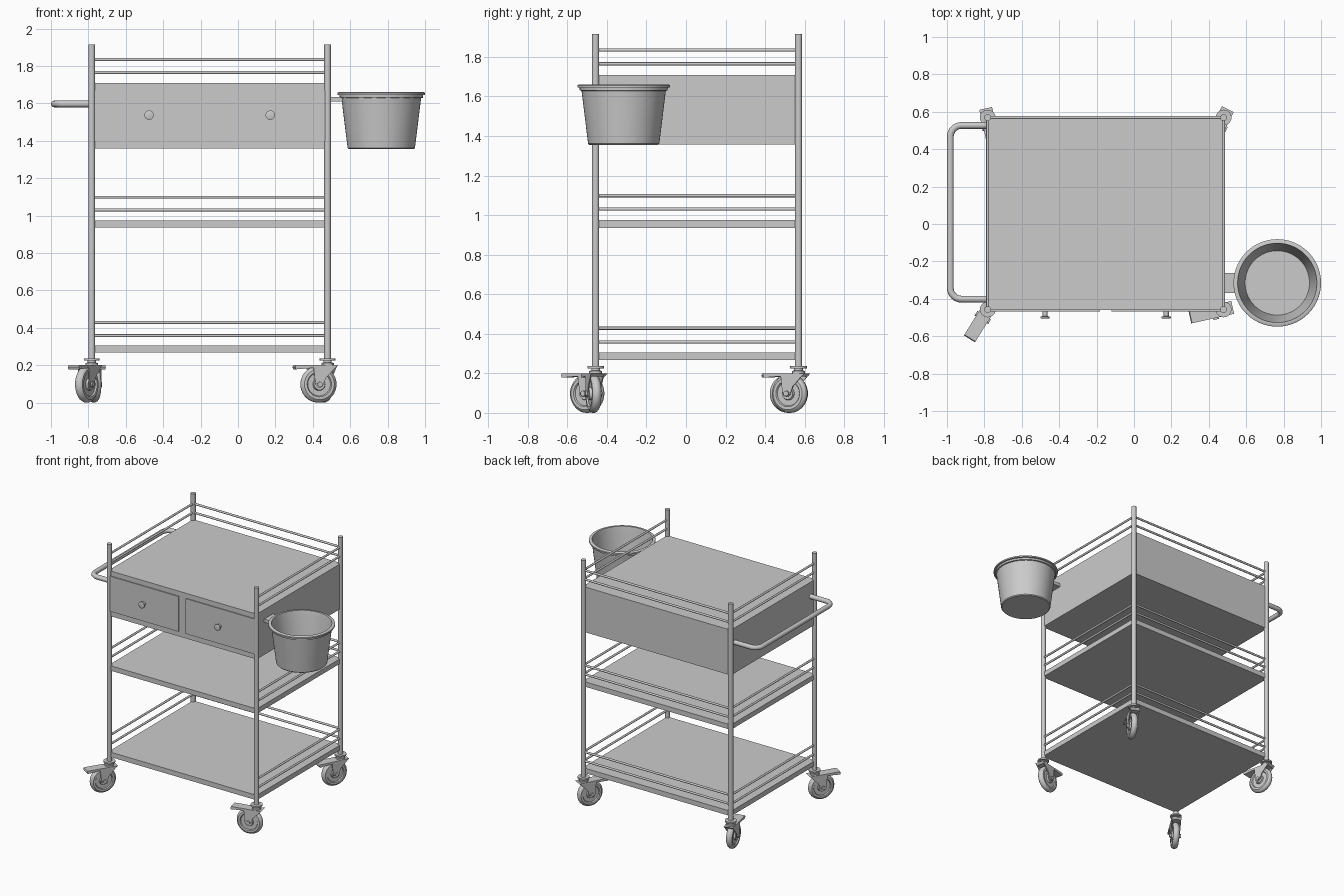
import bpy, bmesh, math
from mathutils import Matrix, Vector

if "Cube" in bpy.data.objects:
    bpy.data.objects.remove(bpy.data.objects["Cube"])

X0, X1, Y0, Y1 = -0.782, 0.479, -0.457, 0.569   # post centres


def finish(bm, name, mat=None, smooth=True, bevel=0):
    if mat:
        bm.transform(mat)
    bmesh.ops.recalc_face_normals(bm, faces=bm.faces)
    me = bpy.data.meshes.new(name)
    bm.to_mesh(me)
    bm.free()
    ob = bpy.data.objects.new(name, me)
    bpy.context.collection.objects.link(ob)
    if bevel:
        m = ob.modifiers.new("bevel", 'BEVEL')
        m.width, m.segments = bevel, 2
    if smooth:
        bpy.ops.object.select_all(action='DESELECT')
        ob.select_set(True)
        bpy.context.view_layer.objects.active = ob
        bpy.ops.object.shade_smooth_by_angle(angle=math.radians(35))
    return ob


def box(name, lo, hi, mat=None, bevel=0):
    bm = bmesh.new()
    bmesh.ops.create_cube(bm, size=1)
    for v in bm.verts:
        v.co = [l + (c + 0.5) * (h - l) for c, l, h in zip(v.co, lo, hi)]
    return finish(bm, name, mat, smooth=bevel > 0, bevel=bevel)


def rod(name, a, b, r, n=16, mat=None):
    a, b = Vector(a), Vector(b)
    bm = bmesh.new()
    bmesh.ops.create_cone(bm, cap_ends=True, segments=n, radius1=r, radius2=r, depth=(b - a).length)
    bm.transform(Matrix.Translation((a + b) / 2) @ (b - a).to_track_quat('Z', 'Y').to_matrix().to_4x4())
    return finish(bm, name, mat)


def lathe(name, profile, mat=None, n=40):
    # revolve (radius, height) points around z
    bm = bmesh.new()
    vs = [bm.verts.new((r, 0, z)) for r, z in profile]
    es = [bm.edges.new(p) for p in zip(vs, vs[1:])]
    bmesh.ops.spin(bm, geom=vs + es, axis=(0, 0, 1), cent=(0, 0, 0), angle=2 * math.pi, steps=n)
    bmesh.ops.remove_doubles(bm, verts=bm.verts, dist=1e-5)
    return finish(bm, name, mat)


def plate(name, pts, y0, y1, mat):
    # extrude an (x, z) outline from y0 to y1
    bm = bmesh.new()
    f = bm.faces.new([bm.verts.new((x, y0, z)) for x, z in pts])
    ext = bmesh.ops.extrude_face_region(bm, geom=[f])
    bmesh.ops.translate(bm, vec=(0, y1 - y0, 0), verts=[g for g in ext['geom'] if isinstance(g, bmesh.types.BMVert)])
    return finish(bm, name, mat)


def caster(name, x, y, dx, dy):
    # swivel caster whose brake pedal points along (dx, dy)
    M = Matrix.Translation((x, y, 0)) @ Matrix.Rotation(math.atan2(dy, dx), 4, 'Z')
    lathe(name + "_swivel", [(0, 0.19), (0.033, 0.19), (0.033, 0.212), (0.022, 0.214), (0.022, 0.225),
                             (0.042, 0.225), (0.042, 0.236), (0, 0.236)], M, 24)
    plate(name + "_brake_pedal", [(-0.05, 0.2), (0.18, 0.2), (0.185, 0.19), (0.18, 0.178), (0.09, 0.185),
                                  (-0.035, 0.185)], -0.035, 0.035, M)
    cheek = [(-0.045, 0.198), (0.085, 0.198), (0.078, 0.13), (0.07, 0.09), (0.06, 0.08), (0.044, 0.08),
             (0.032, 0.092), (0.015, 0.135), (-0.015, 0.165)]
    for s in (-1, 1):
        plate(name + "_fork", cheek, s * 0.029, s * 0.035, M)
    rod(name + "_axle", (0.05, -0.043, 0.098), (0.05, 0.043, 0.098), 0.014, 12, M)
    half = [(0.03, 0.027), (0.034, 0.015), (0.062, 0.015), (0.067, 0.023), (0.082, 0.023), (0.093, 0.015),
            (0.098, 0.005)]
    prof = [(0, 0.027)] + half + [(r, -z) for r, z in reversed(half)] + [(0, -0.027)]
    lathe(name + "_wheel", prof,
          M @ Matrix.Translation((0.05, 0, 0.098)) @ Matrix.Rotation(math.pi / 2, 4, 'X'), 36)


# corner posts
for x in (X0, X1):
    for y in (Y0, Y1):
        rod("corner_post", (x, y, 0.234), (x, y, 1.915), 0.018, 24)

# shelves and drawer cabinet
for name, z0, z1 in (("bottom_shelf", 0.267, 0.305), ("middle_shelf", 0.936, 0.974),
                     ("drawer_cabinet", 1.358, 1.708)):
    box(name, (X0 - 0.004, Y0 - 0.004, z0), (X1 + 0.004, Y1 + 0.004, z1))

# guard rails on left, back and right
for z in (0.358, 0.428, 1.03, 1.098, 1.765, 1.834):
    rod("back_rail", (X0, Y1, z), (X1, Y1, z), 0.008, 12)
    for x in (X0, X1):
        rod("side_rail", (x, Y0, z), (x, Y1, z), 0.008, 12)

# drawers with knobs
for xa, xb in ((-0.768, -0.183), (-0.12, 0.465)):
    box("drawer_front", (xa, -0.469, 1.398), (xb, -0.44, 1.67))
    K = Matrix.Translation(((xa + xb) / 2, -0.467, 1.537)) @ Matrix.Rotation(math.pi / 2, 4, 'X')
    lathe("drawer_knob", [(0, 0), (0.014, 0), (0.014, 0.026), (0.025, 0.028), (0.025, 0.036), (0.02, 0.038),
                          (0, 0.038)], K, 24)

# push handle
R, pts = 0.06, [(X0, 0.527)]
for cy, a0 in ((0.527 - R, 90), (-0.402 + R, 180)):
    for i in range(9):
        a = math.radians(a0 + i * 90 / 8)
        pts.append((-0.982 + R + R * math.cos(a), cy + R * math.sin(a)))
pts.append((X0, -0.402))
cu = bpy.data.curves.new("push_handle", 'CURVE')
cu.dimensions = '3D'
cu.bevel_depth, cu.bevel_resolution, cu.use_fill_caps = 0.018, 4, True
sp = cu.splines.new('POLY')
sp.points.add(len(pts) - 1)
for p, (x, y) in zip(sp.points, pts):
    p.co = (x, y, 1.597, 1)
bpy.context.collection.objects.link(bpy.data.objects.new("push_handle", cu))

# waste bucket and its bracket
lathe("bucket", [(0, 1.355), (0.174, 1.355), (0.18, 1.361), (0.213, 1.628), (0.222, 1.63), (0.223, 1.644),
                 (0.234, 1.646), (0.234, 1.656), (0.228, 1.66), (0.212, 1.66), (0.206, 1.63), (0.172, 1.366),
                 (0, 1.366)], Matrix.Translation((0.766, -0.315, 0)), 56)
box("bucket_bracket", (X1, -0.37, 1.61), (0.558, -0.262, 1.635))

# casters
caster("front_left_caster", X0, Y0, -0.53, -0.85)
caster("front_right_caster", X1, Y0, -0.98, -0.22)
caster("back_left_caster", X0, Y1, 0.22, -0.97)
caster("back_right_caster", X1, Y1, -0.45, -0.89)
